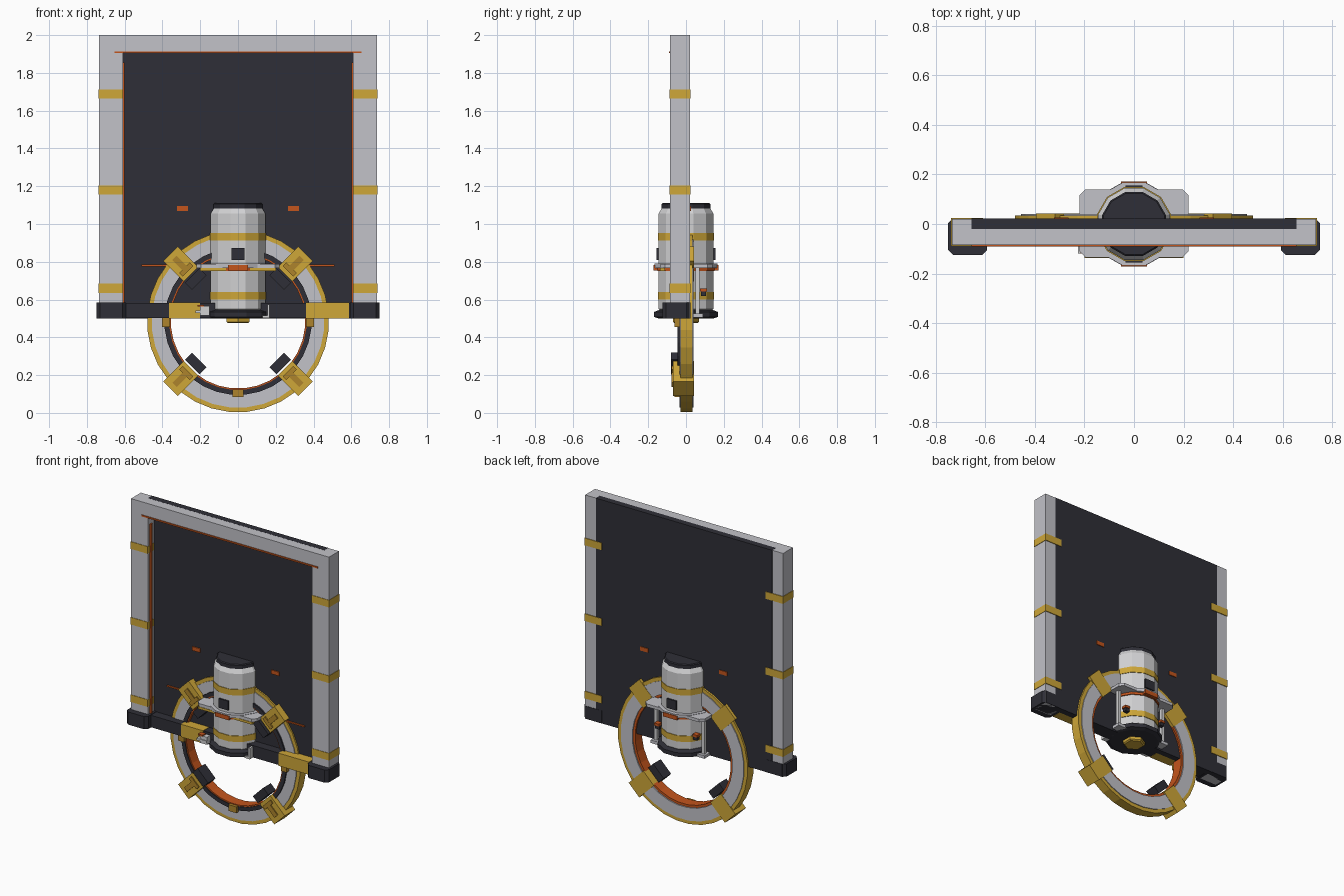
import bpy, bmesh, math
from mathutils import Matrix, Vector

if "Cube" in bpy.data.objects:
    bpy.data.objects.remove(bpy.data.objects["Cube"])


def mat(name, r, g, b):
    m = bpy.data.materials.new(name)
    m.diffuse_color = (r, g, b, 1)
    m.use_nodes = True
    m.node_tree.nodes["Principled BSDF"].inputs["Base Color"].default_value = m.diffuse_color
    return m


GREY = mat("light_grey", 0.54, 0.54, 0.58)
WHITE = mat("off_white", 0.64, 0.64, 0.65)
DARK = mat("charcoal", 0.028, 0.028, 0.038)
YELLOW = mat("yellow", 0.62, 0.385, 0.04)
AMBER = mat("amber", 0.42, 0.23, 0.025)
ORANGE = mat("orange", 0.55, 0.09, 0.012)


def finish(name, bm, material):
    bmesh.ops.recalc_face_normals(bm, faces=bm.faces)
    me = bpy.data.meshes.new(name)
    bm.to_mesh(me)
    bm.free()
    me.materials.append(material)
    ob = bpy.data.objects.new(name, me)
    bpy.context.collection.objects.link(ob)
    return ob


def box(name, material, x, y, z, bevel=0, matrix=None):
    """Box from (min, max) ranges on each axis."""
    bm = bmesh.new()
    bmesh.ops.create_cube(bm, size=1)
    for v in bm.verts:
        v.co = Vector([(r[0] + r[1]) / 2 + c * (r[1] - r[0]) for r, c in zip((x, y, z), v.co)])
    if bevel:
        edges = [e for e in bm.edges if abs(e.verts[0].co.z - e.verts[1].co.z) > 0.01]
        bmesh.ops.bevel(bm, geom=edges, offset=bevel, segments=1, affect='EDGES')
    if matrix:
        bm.transform(matrix)
    return finish(name, bm, material)


def mirrored(name, material, x, y, z, bevel=0):
    box(name + "_right", material, x, y, z, bevel)
    box(name + "_left", material, (-x[1], -x[0]), y, z, bevel)


def lathe(name, material, profile, sides=12, closed=False, matrix=None):
    """Revolve (radius, height) points around z; closed makes a ring section."""
    bm = bmesh.new()
    loops = []
    for r, h in profile:
        loops.append([bm.verts.new((r * math.cos(a), r * math.sin(a), h))
                      for a in ((i + 0.5) * 2 * math.pi / sides for i in range(sides))])
    n = len(loops)
    for k in range(n if closed else n - 1):
        a, b = loops[k], loops[(k + 1) % n]
        for i in range(sides):
            j = (i + 1) % sides
            bm.faces.new((a[i], a[j], b[j], b[i]))
    if not closed:
        bm.faces.new(loops[0])
        bm.faces.new(loops[-1])
    if matrix:
        bm.transform(matrix)
    return finish(name, bm, material)


# Back panel and frame
box("back_panel", DARK, (-0.655, 0.655), (-0.02, 0.0215), (0.5, 2.0005))
mirrored("pillar", GREY, (0.61, 0.735), (-0.085, 0.02), (0.5, 2.0))
box("top_beam", GREY, (-0.61, 0.61), (-0.085, 0.02), (1.91, 2.0))
for i, z in enumerate((0.66, 1.18, 1.688)):
    mirrored(f"pillar_band_{i}", YELLOW, (0.609, 0.738), (-0.088, 0.025), (z - 0.024, z + 0.024))
mirrored("foot", DARK, (0.592, 0.75), (-0.125, 0.023), (0.5, 0.585), 0.02)

# Bottom rail with yellow sleeves
box("bottom_rail", DARK, (-0.6, 0.6), (-0.08, -0.02), (0.502, 0.582))
box("rail_sleeve_right", YELLOW, (0.36, 0.587), (-0.086, -0.018), (0.5, 0.585))
box("rail_sleeve_left", YELLOW, (-0.365, -0.2), (-0.086, -0.018), (0.5, 0.585))

# Orange trim lines
box("top_trim", ORANGE, (-0.655, 0.655), (-0.09, -0.084), (1.904, 1.914))
mirrored("side_trim", ORANGE, (0.602, 0.611), (-0.065, -0.045), (0.585, 1.855))
mirrored("panel_line", ORANGE, (0.2, 0.51), (-0.028, -0.019), (0.776, 0.785))
mirrored("panel_marker", ORANGE, (0.265, 0.322), (-0.027, 0.027), (1.069, 1.095))

# Large wheel, axis along y (local z points to the front)
CENTRE_Z = 0.485
wheel = Matrix.Translation((0, 0, CENTRE_Z)) @ Matrix.Rotation(math.pi / 2, 4, 'X')


def hoop(name, material, r0, r1, front, back):
    lathe(name, material, [(r0, -back), (r1, -back), (r1, front), (r0, front)], 32, True, wheel)


hoop("wheel_body", GREY, 0.372, 0.458, 0.035, 0.04)
hoop("wheel_rim", YELLOW, 0.455, 0.482, 0.03, 0.035)
hoop("wheel_inner_band", DARK, 0.364, 0.39, 0.045, -0.02)
hoop("wheel_liner", ORANGE, 0.356, 0.374, 0.04, 0.032)

# Clamps and pads on the diagonals, small lugs on the axes
for i in range(4):
    turn = Matrix.Translation((0, 0, CENTRE_Z)) @ Matrix.Rotation(math.radians(45 + 90 * i), 4, 'Y')
    box(f"clamp_{i}", YELLOW, (0.352, 0.505), (-0.07, 0.042), (-0.055, 0.055), matrix=turn)
    box(f"clamp_bar_{i}", AMBER, (0.375, 0.475), (-0.077, -0.068), (-0.016, 0.016), matrix=turn)
    box(f"clamp_cross_{i}", AMBER, (0.375, 0.4), (-0.078, -0.068), (-0.04, 0.04), matrix=turn)
    box(f"pad_{i}", DARK, (0.29, 0.342), (-0.08, 0.0), (-0.055, 0.055), matrix=turn)
    square = Matrix.Translation((0, 0, CENTRE_Z)) @ Matrix.Rotation(math.radians(90 * i), 4, 'Y')
    box(f"lug_{i}", AMBER, (0.36, 0.402), (-0.06, 0.0), (-0.03, 0.03), matrix=square)

# Central canister
lathe("canister", WHITE, [(0.13, 0.53), (0.15, 0.55), (0.15, 1.055), (0.132, 1.085)])
lathe("canister_cap", DARK, [(0.134, 1.08), (0.134, 1.105), (0.128, 1.11)])
for i, z in enumerate((0.62, 0.932)):
    lathe(f"canister_band_{i}", YELLOW, [(0.154, z - 0.02), (0.154, z + 0.02)])
lathe("canister_base", DARK, [(0.15, 0.5), (0.175, 0.508), (0.175, 0.535), (0.145, 0.545)])
lathe("base_nut", YELLOW, [(0.06, 0.475), (0.07, 0.482), (0.07, 0.502)], 6)

# Collar around the canister
lathe("collar_ring", GREY, [(0.174, 0.768), (0.174, 0.79)])
lathe("collar_stripe", ORANGE, [(0.157, 0.752), (0.157, 0.768)])
box("collar_plate", GREY, (-0.22, 0.22), (-0.135, 0.14), (0.768, 0.788), 0.025)
box("collar_edge", YELLOW, (-0.2, 0.2), (-0.138, -0.11), (0.752, 0.768))
for side, s in (("front", -1), ("back", 1)):
    box(f"window_{side}", DARK, (-0.035, 0.035), sorted((s * 0.14, s * 0.155)), (0.81, 0.872))
    box(f"collar_mark_{side}", ORANGE, (-0.052, 0.052), sorted((s * 0.15, s * 0.172)), (0.755, 0.782))

# Support posts, brackets and valves beside the canister
mirrored("post", WHITE, (0.165, 0.187), (0.05, 0.072), (0.52, 0.77))
mirrored("post_foot", GREY, (0.1, 0.2), (0.03, 0.09), (0.505, 0.525))
mirrored("valve_body", DARK, (0.125, 0.155), (0.08, 0.105), (0.62, 0.642))
mirrored("valve_handle", ORANGE, (0.125, 0.16), (0.075, 0.11), (0.642, 0.658))
box("bracket_right", WHITE, (0.155, 0.168), (-0.115, -0.08), (0.505, 0.575))
box("bracket_right_foot", WHITE, (0.13, 0.168), (-0.115, -0.08), (0.502, 0.515))
box("bracket_left", WHITE, (-0.2, -0.15), (-0.115, -0.08), (0.515, 0.565))
box("bracket_left_arm", WHITE, (-0.225, -0.15), (-0.12, -0.08), (0.528, 0.542))
box("bracket_left_tip", ORANGE, (-0.215, -0.18), (-0.118, -0.085), (0.562, 0.572))
